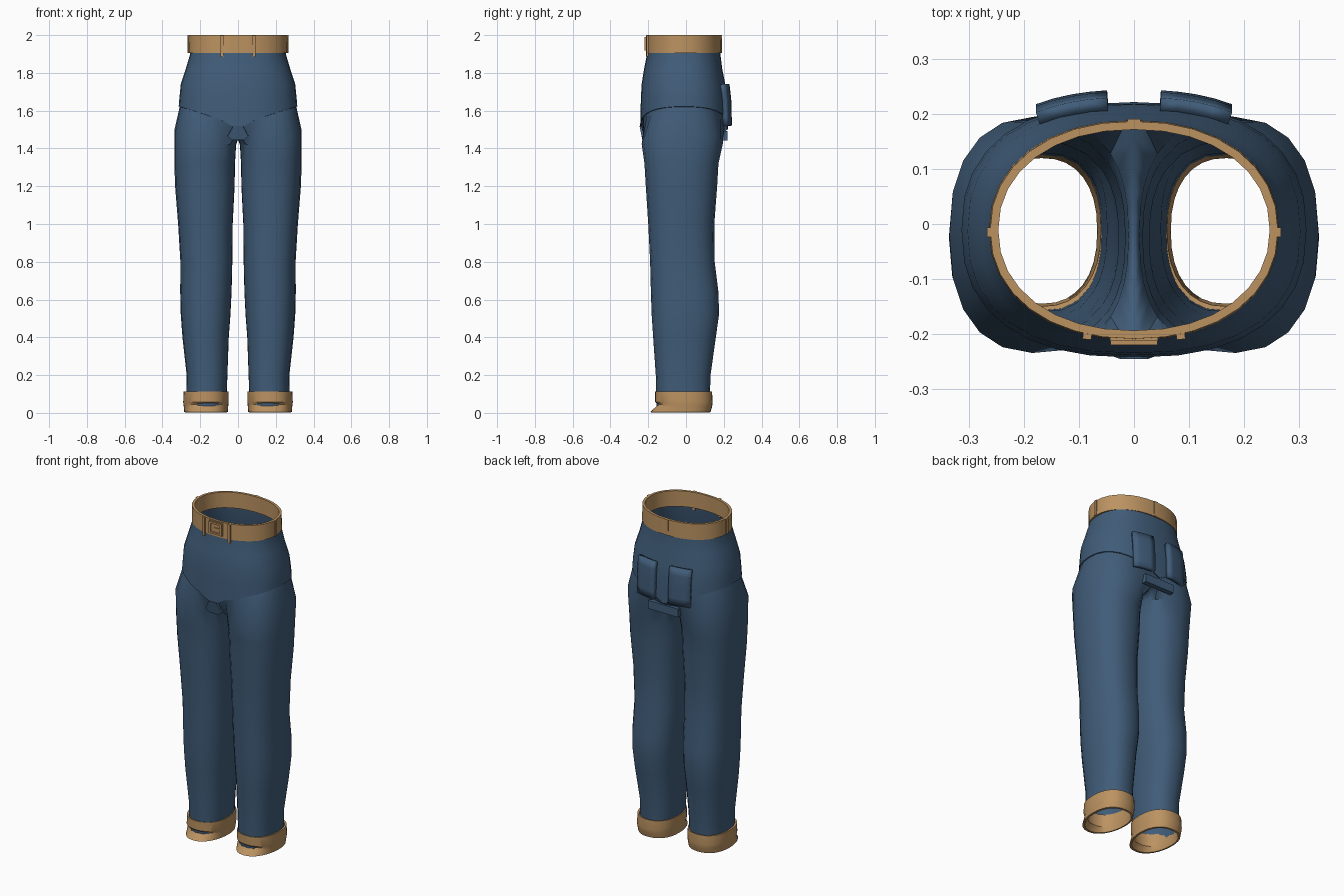
import bpy, bmesh, math

cube = bpy.data.objects.get("Cube")
if cube:
    bpy.data.objects.remove(cube, do_unlink=True)


def material(name, rgb):
    m = bpy.data.materials.new(name)
    m.use_nodes = True
    m.diffuse_color = (*rgb, 1)
    bsdf = m.node_tree.nodes["Principled BSDF"]
    bsdf.inputs["Base Color"].default_value = (*rgb, 1)
    bsdf.inputs["Roughness"].default_value = 0.8
    return m


DENIM = material("denim blue", (0.052, 0.108, 0.19))
TAN = material("tan leather", (0.5, 0.29, 0.12))


def finish(name, bm, mat, mirror=False, thickness=0, smooth=True):
    bmesh.ops.recalc_face_normals(bm, faces=bm.faces)
    mesh = bpy.data.meshes.new(name)
    bm.to_mesh(mesh)
    bm.free()
    mesh.materials.append(mat)
    ob = bpy.data.objects.new(name, mesh)
    bpy.context.collection.objects.link(ob)
    if thickness:
        mod = ob.modifiers.new("thickness", 'SOLIDIFY')
        mod.thickness = thickness
        mod.offset = 0
    if mirror:
        ob.modifiers.new("mirror", 'MIRROR').merge_threshold = 0.001
    if smooth:
        bpy.ops.object.select_all(action='DESELECT')
        ob.select_set(True)
        bpy.context.view_layer.objects.active = ob
        bpy.ops.object.shade_smooth_by_angle(angle=math.radians(28))
    return ob


def spow(v, e):
    return math.copysign(abs(v) ** e, v)


def oval(x0, x1, y0, y1, t, power=2.4):
    """Point on a rounded oval; angle 0 is the front, 90 the outer side."""
    a, e = math.radians(t), 2 / power
    return ((x0 + x1) / 2 + (x1 - x0) / 2 * spow(math.sin(a), e),
            (y0 + y1) / 2 - (y1 - y0) / 2 * spow(math.cos(a), e))


def bridge(bm, a, b, closed=True):
    for i in range(len(a) if closed else len(a) - 1):
        j = (i + 1) % len(a)
        bm.faces.new((a[i], a[j], b[j], b[i]))


def box(name, centre, size, mat, mirror=False, turn=0):
    bm = bmesh.new()
    bmesh.ops.create_cube(bm, size=1)
    bmesh.ops.scale(bm, vec=size, verts=bm.verts)
    if turn:
        c, s = math.cos(turn), math.sin(turn)
        for v in bm.verts:
            v.co.x, v.co.y = c * v.co.x - s * v.co.y, s * v.co.x + c * v.co.y
    bmesh.ops.translate(bm, vec=centre, verts=bm.verts)
    return finish(name, bm, mat, mirror, smooth=False)


# Trousers: height, inner x, outer x, front y, back y, rise of the outer side
LEG = [(0.03, .062, .272, -.156, .125, 0), (0.2, .056, .272, -.16, .13, 0),
       (0.4, .049, .294, -.174, .158, 0), (0.52, .04, .303, -.182, .175, 0),
       (0.64, .034, .306, -.186, .172, 0), (0.8, .03, .305, -.19, .152, 0),
       (1.0, .028, .317, -.2, .15, 0), (1.2, .018, .333, -.213, .165, 0),
       (1.32, .016, .337, -.22, .172, 0), (1.42, .01, .336, -.235, .195, .08)]
# Hips: height, half width, front y, back y
HIP = [(1.5, .314, -.243, .222), (1.66, .311, -.239, .218),
       (1.74, .303, -.235, .208), (1.82, .277, -.222, .192),
       (1.9, .253, -.206, .182), (1.98, .249, -.2, .177)]
OUT, INN = 16, 8

bm = bmesh.new()
angles = [-50 + 280 * i / OUT for i in range(OUT + 1)]
angles += [230 + 80 * k / INN for k in range(1, INN)]
previous = None
for z, x0, x1, y0, y1, rise in LEG:
    ring = []
    for t in angles:
        lift = rise * max(0, math.sin(math.radians(t)))
        ring.append(bm.verts.new((*oval(x0, x1, y0, y1, t), z + lift)))
    if previous:
        bridge(bm, previous, ring)
    previous = ring


def hip_ring(row, swell=0, rise=0):
    z, w, y0, y1 = row
    ring = []
    for i in range(OUT + 1):
        x, y = oval(-w - swell, w + swell, y0 - swell, y1 + swell, 180 * i / OUT)
        lift = rise * abs(math.sin(math.pi * i / OUT)) ** 0.6
        ring.append(bm.verts.new((x, y, z + lift)))
    return ring


# Crotch seam on the middle plane closes the top of each leg
seam = hip_ring(HIP[0], -0.005, 0.12)
crotch = []
for k in range(1, INN):
    u = k / INN
    crotch.append(bm.verts.new((0, .217 - .455 * u, 1.5 - .05 * math.sin(math.pi * u))))
bridge(bm, previous, seam + crotch)
# Hips overlap the legs with a small step
upper = hip_ring(HIP[0], 0, 0.122)
bridge(bm, seam, upper, False)
for row in HIP[1:]:
    ring = hip_ring(row)
    bridge(bm, upper, ring, False)
    upper = ring
finish("trousers", bm, DENIM, mirror=True)


# Back pockets follow the curve of the hips
def hip_back(x, z):
    for a, b in zip(HIP, HIP[1:]):
        if z <= b[0]:
            break
    f = (z - a[0]) / (b[0] - a[0])
    w, y0, y1 = (p + (q - p) * f for p, q in zip(a[1:], b[1:]))
    return (y0 + y1) / 2 + (y1 - y0) / 2 * (1 - (x / w) ** 2.4) ** (1 / 2.4)


bm = bmesh.new()
columns = []
for i in range(5):
    x = 0.048 + 0.127 * i / 4
    heights = [1.52 + 0.22 * j / 5 for j in range(6)]
    columns.append([bm.verts.new((x, hip_back(x, z) + 0.011, z)) for z in heights])
for a, b in zip(columns, columns[1:]):
    bridge(bm, a, b, False)
finish("back_pockets", bm, DENIM, mirror=True, thickness=0.024)

# Crotch patches, back and front
box("back_crotch_patch", (0, .205, 1.468), (.2, .03, .05), DENIM)
bm = bmesh.new()
outline = [(-.055, 1.465), (-.03, 1.445), (.03, 1.445), (.055, 1.465),
           (.025, 1.52), (-.025, 1.52)]
bm.faces.new([bm.verts.new((x, -.225 - (z - 1.445) * .2, z)) for x, z in outline])
finish("front_crotch_patch", bm, DENIM, thickness=0.012, smooth=False)


# Closed band lofted through a profile of rings
def band(name, rings, mirror, power, segments=32):
    bm = bmesh.new()
    loops = []
    for z, x0, x1, y0, y1, toe in rings:
        loop = []
        for i in range(segments):
            t = 360 * i / segments
            x, y = oval(x0, x1, y0, y1, t, power)
            front = max(0, math.cos(math.radians(t))) ** 2
            loop.append(bm.verts.new((x, y - toe * front, z)))
        loops.append(loop)
    for a, b in zip(loops, loops[1:] + loops[:1]):
        bridge(bm, a, b)
    return finish(name, bm, TAN, mirror)


# Belt
band("belt", [(z, -.253 - s, .253 + s, -.2 - s, .178 + s, 0)
              for z, s in ((1.905, -.006), (1.905, .011), (2, .009), (2, -.006))],
     False, 2.15)

# Turned-up cuffs with a lip pushed out at the toe
band("cuffs", [(.11, .06, .276, -.15, .13, 0), (.112, .05, .288, -.163, .138, 0),
               (.058, .049, .29, -.163, .141, 0), (.045, .051, .289, -.161, .14, -.012),
               (.032, .052, .287, -.16, .138, 0), (.004, .054, .285, -.155, .13, .035),
               (.002, .064, .274, -.145, .12, .028), (.03, .067, .268, -.145, .12, 0)],
     True, 2.3)

# Belt loops
box("front_belt_loops", (.085, -.203, 1.943), (.016, .014, .112), TAN, True, .1)
box("side_belt_loops", (.262, -.015, 1.953), (.011, .018, .094), TAN, True)
box("back_belt_loop", (0, .187, 1.953), (.024, .008, .094), TAN)

# Buckle: frame bars and prong
box("buckle_plate", (0, -.208, 1.955), (.088, .01, .08), TAN)
for side in (-1, 1):
    box("buckle_upright", (side * .037, -.214, 1.955), (.012, .012, .07), TAN)
    box("buckle_crossbar", (0, -.214, 1.955 + side * .03), (.086, .012, .011), TAN)
box("buckle_prong", (.012, -.214, 1.955), (.045, .01, .009), TAN)
